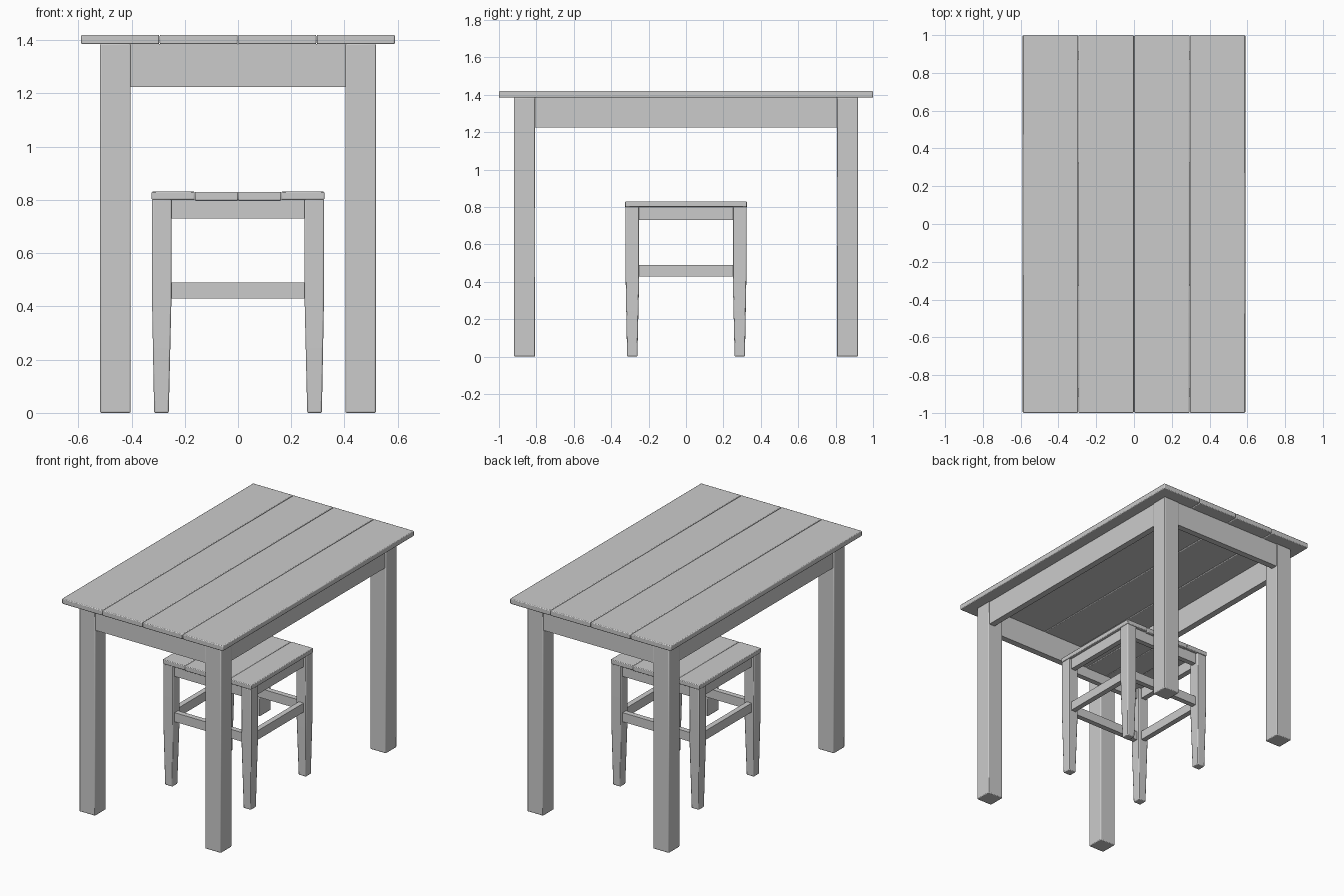
import bpy, bmesh

if "Cube" in bpy.data.objects:
    bpy.data.objects.remove(bpy.data.objects["Cube"])


def finish(obj, bevel):
    """Soft rounded edges with smooth shading."""
    if bevel:
        m = obj.modifiers.new("bevel", 'BEVEL')
        m.width = bevel
        m.segments = 2
    bpy.ops.object.select_all(action='DESELECT')
    obj.select_set(True)
    bpy.context.view_layer.objects.active = obj
    bpy.ops.object.shade_smooth_by_angle()


def box(name, x, y, z, bevel=0.0):
    """Box from (min, max) ranges on each axis."""
    bm = bmesh.new()
    bmesh.ops.create_cube(bm, size=1)
    for v in bm.verts:
        v.co = [r[0] if c < 0 else r[1] for c, r in zip(v.co, (x, y, z))]
    me = bpy.data.meshes.new(name)
    bm.to_mesh(me)
    bm.free()
    obj = bpy.data.objects.new(name, me)
    bpy.context.collection.objects.link(obj)
    finish(obj, bevel)
    return obj


def tapered_leg(name, sx, sy):
    """Square leg, straight above the stretcher and tapering to the foot."""
    bm = bmesh.new()
    rings = []
    for z, a, b in ((0, 0.260, 0.315), (0.43, 0.25, 0.323), (0.802, 0.25, 0.323)):
        rings.append([bm.verts.new((sx * p, sy * q, z))
                      for p, q in ((a, a), (b, a), (b, b), (a, b))])
    for lo, hi in zip(rings, rings[1:]):
        for i in range(4):
            j = (i + 1) % 4
            bm.faces.new((lo[i], lo[j], hi[j], hi[i]))
    bm.faces.new(rings[0])
    bm.faces.new(rings[-1])
    bmesh.ops.recalc_face_normals(bm, faces=bm.faces)
    me = bpy.data.meshes.new(name)
    bm.to_mesh(me)
    bm.free()
    obj = bpy.data.objects.new(name, me)
    bpy.context.collection.objects.link(obj)
    finish(obj, 0.005)


def span(s, a, b):
    """Range a..b mirrored to side s."""
    return tuple(sorted((s * a, s * b)))


# table top planks
for i in range(4):
    x0 = -0.59 + i * 0.295
    box(f"table_plank_{i + 1}", (x0 + 0.001, x0 + 0.294), (-1, 1), (1.385, 1.42), 0.005)

# stool seat planks, the middle two sit slightly lower
for i in range(4):
    x0 = -0.325 + i * 0.1625
    low = 0.003 if i in (1, 2) else 0
    box(f"seat_plank_{i + 1}", (x0 + 0.0005, x0 + 0.162), (-0.325, 0.325),
        (0.801 - low, 0.831 - low / 3), 0.004)

for s, side in ((-1, "left"), (1, "right")):
    for t, end in ((-1, "front"), (1, "back")):
        # table legs and stool legs
        box(f"table_{end}_{side}_leg", span(s, 0.403, 0.518), span(t, 0.806, 0.919), (0, 1.386), 0.005)
        tapered_leg(f"stool_{end}_{side}_leg", s, t)

for s, side, end in ((-1, "left", "front"), (1, "right", "back")):
    # table aprons
    box(f"table_{end}_apron", (-0.405, 0.405), span(s, 0.87, 0.912), (1.225, 1.386))
    box(f"table_{side}_apron", span(s, 0.468, 0.51), (-0.81, 0.81), (1.225, 1.386))
    # stool aprons and stretchers
    for part, z in (("apron", (0.73, 0.802)), ("stretcher", (0.43, 0.49))):
        box(f"stool_{end}_{part}", (-0.253, 0.253), span(s, 0.27, 0.305), z)
        box(f"stool_{side}_{part}", span(s, 0.27, 0.305), (-0.253, 0.253), z)
